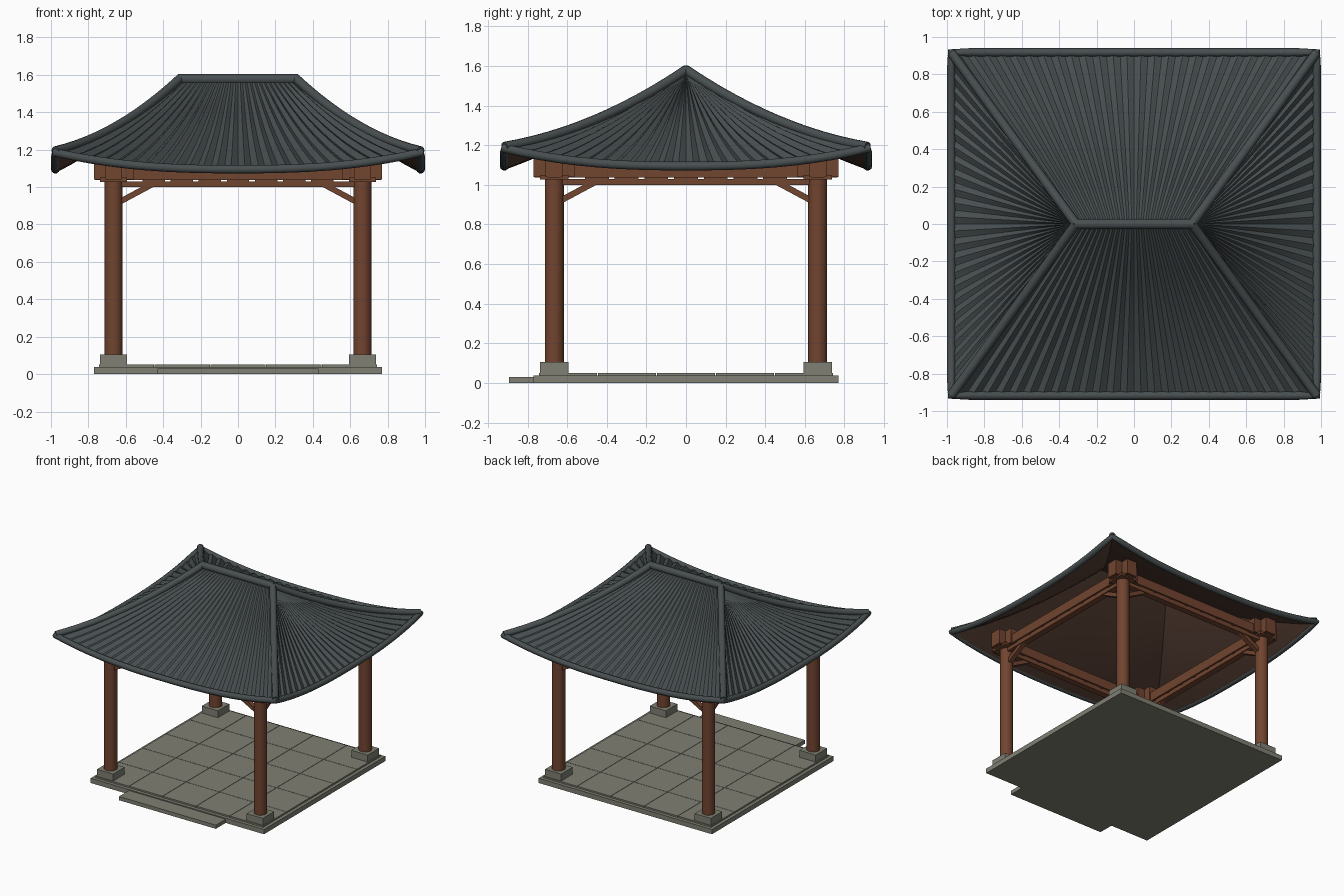
import bpy, bmesh, math
from mathutils import Vector

if "Cube" in bpy.data.objects:
    bpy.data.objects.remove(bpy.data.objects["Cube"])


def material(name, rgb):
    m = bpy.data.materials.new(name)
    m.diffuse_color = (*rgb, 1)
    m.use_nodes = True
    m.node_tree.nodes["Principled BSDF"].inputs["Base Color"].default_value = m.diffuse_color
    return m


SLATE = material("slate_tile", (0.066, 0.079, 0.082))
WOOD = material("red_brown_wood", (0.165, 0.058, 0.029))
SOFFIT = material("dark_soffit", (0.10, 0.052, 0.036))
STONE = material("grey_stone", (0.215, 0.215, 0.175))

RIDGE, EX, EY = 0.31, 0.977, 0.917      # ridge half length, eave half sizes
TOP, DROP, SAG = 1.572, 0.387, 0.09     # ridge height, hip fall, eave sag
COL = 0.665                             # column offset from the centre


def smooth(o, angle=35):
    bpy.ops.object.select_all(action='DESELECT')
    o.select_set(True)
    bpy.context.view_layer.objects.active = o
    bpy.ops.object.shade_smooth_by_angle(angle=math.radians(angle))


def finish(name, bm, mat):
    me = bpy.data.meshes.new(name)
    bm.to_mesh(me)
    bm.free()
    me.materials.append(mat)
    o = bpy.data.objects.new(name, me)
    bpy.context.collection.objects.link(o)
    return o


def boxes(name, mat, specs, bevel=0):
    """One object from boxes given as (x0, x1, y0, y1, z0, z1)."""
    bm = bmesh.new()
    for x0, x1, y0, y1, z0, z1 in specs:
        vs = bmesh.ops.create_cube(bm, size=1)['verts']
        for v in vs:
            v.co = ((x0 + x1) / 2 + v.co.x * (x1 - x0),
                    (y0 + y1) / 2 + v.co.y * (y1 - y0),
                    (z0 + z1) / 2 + v.co.z * (z1 - z0))
    return finish(name, bm, mat)


def tube(name, pts, radius, cyclic=False):
    cu = bpy.data.curves.new(name, 'CURVE')
    cu.dimensions = '3D'
    cu.bevel_depth = radius
    cu.bevel_resolution = 3
    cu.use_fill_caps = True
    sp = cu.splines.new('POLY')
    sp.points.add(len(pts) - 1)
    for p, c in zip(sp.points, pts):
        p.co = (*c, 1)
    sp.use_cyclic_u = cyclic
    o = bpy.data.objects.new(name, cu)
    bpy.context.collection.objects.link(o)
    cu.materials.append(SLATE)
    bpy.ops.object.select_all(action='DESELECT')
    o.select_set(True)
    bpy.context.view_layer.objects.active = o
    bpy.ops.object.convert(target='MESH')
    smooth(bpy.context.object, 40)


def roof_point(side, u, v):
    """side 0-3 = front, right, back, left; u along the eave, v from ridge to eave."""
    z = TOP - DROP * (1.6 * v - 0.6 * v * v) - SAG * v * v * (1 - abs(u) ** 2.5)
    s = -1 if side in (0, 3) else 1
    if side % 2 == 0:
        return Vector((-s * u * (RIDGE + (EX - RIDGE) * v), s * EY * v, z))
    return Vector((s * (RIDGE + (EX - RIDGE) * v), s * u * EY * v, z))


def slope(name, side, cols, rows, mat, ribs=0, offset=0, flip=False):
    bm = bmesh.new()
    grid = []
    for j in range(rows + 1):
        v = j / rows
        row = []
        for i in range(cols + 1):
            u = 2 * i / cols - 1
            p = roof_point(side, u, v)
            p.z += offset
            if ribs:
                p.z -= 0.008 * min(1, v * 6) * math.cos(math.pi * ribs * (u + 1))
            row.append(bm.verts.new(p))
        grid.append(row)
    for j in range(rows):
        for i in range(cols):
            q = [grid[j][i], grid[j + 1][i], grid[j + 1][i + 1], grid[j][i + 1]]
            bm.faces.new(q[::-1] if flip else q)
    bmesh.ops.remove_doubles(bm, verts=bm.verts, dist=0.0002)
    smooth(finish(name, bm, mat), 30)


# Ribbed tile slopes and the plain boarding beneath them
for k, label in enumerate(("front", "right", "back", "left")):
    n = 24 if k % 2 else 26
    slope("roof_tiles_" + label, k, n * 6, 8, SLATE, ribs=n)
    slope("roof_soffit_" + label, k, 16, 8, SOFFIT, offset=-0.02, flip=True)

# Rolls along the eaves, hips and ridge
eave = [roof_point(k, i / 10 - 1, 1) for k in range(4) for i in range(20)]
tube("eave_roll", eave, 0.023, cyclic=True)
for k in range(4):
    tube("hip_roll", [roof_point(k, 1, j / 12) + Vector((0, 0, 0.008)) for j in range(13)], 0.025)
tube("ridge_roll", [(-0.32, 0, 1.577), (0.32, 0, 1.577)], 0.028)

# Stone base, paving and entrance step
boxes("platform", STONE, [(-0.77, 0.77, -0.77, 0.77, 0, 0.038)])
P, G = 0.298, 0.003
boxes("paving_tiles", STONE,
      [(-0.745 + i * P + G / 2, -0.745 + (i + 1) * P - G / 2,
        -0.745 + j * P + G / 2, -0.745 + (j + 1) * P - G / 2, 0.036, 0.05)
       for i in range(5) for j in range(5)])
boxes("entrance_step", STONE, [(-0.43, 0.43, -0.895, -0.765, 0, 0.03)])

# Columns with pedestals, caps and crossed bracket arms
corners = [(a, b) for a in (-1, 1) for b in (-1, 1)]


def around(cx, cy, hx, hy, z0, z1):
    return (cx - hx, cx + hx, cy - hy, cy + hy, z0, z1)


for a, b in corners:
    x, y = a * COL, b * COL
    boxes("pedestal", STONE, [around(x, y, 0.072, 0.072, 0.045, 0.106)])
    bm = bmesh.new()
    bmesh.ops.create_cone(bm, cap_ends=True, segments=24, radius1=0.048, radius2=0.048, depth=0.95)
    bmesh.ops.translate(bm, verts=bm.verts, vec=(x, y, 0.575))
    smooth(finish("column", bm, WOOD))
    boxes("column_cap", WOOD, [around(x, y, 0.072, 0.072, 1.028, 1.05)])
    boxes("bracket_arms", WOOD, [around(x, y, 0.105, 0.045, 1.04, 1.16),
                                 around(x, y, 0.045, 0.105, 1.04, 1.16)])

# Tie beams, top plates and the spacers between them
lower, upper, spacers = [], [], []
for s in (-1, 1):
    c = s * COL
    lower += [around(0, c, COL, 0.025, 1.0, 1.03), around(c, 0, 0.025, COL, 1.0, 1.03)]
    upper += [around(0, c, 0.765, 0.035, 1.037, 1.11), around(c, 0, 0.035, 0.765, 1.037, 1.11)]
    for t in range(-3, 4):
        spacers += [around(t * 0.15, c, 0.06, 0.022, 1.028, 1.04),
                    around(c, t * 0.15, 0.022, 0.06, 1.028, 1.04)]
boxes("tie_beams", WOOD, lower)
boxes("top_plates", WOOD, upper)
boxes("beam_spacers", WOOD, spacers)

# Slanted braces from each column to its two tie beams
profile = [(0.63, 0.905), (0.63, 0.94), (0.49, 1.015), (0.425, 1.015)]
for a, b in corners:
    for along_x in (True, False):
        bm = bmesh.new()
        rings = []
        for w in (-0.018, 0.018):
            rings.append([bm.verts.new((a * d, b * COL + w, z) if along_x
                                       else (a * COL + w, b * d, z)) for d, z in profile])
        bm.faces.new(rings[0])
        bm.faces.new(rings[1][::-1])
        for i in range(4):
            j = (i + 1) % 4
            bm.faces.new((rings[0][j], rings[0][i], rings[1][i], rings[1][j]))
        bmesh.ops.recalc_face_normals(bm, faces=bm.faces)
        finish("corner_brace", bm, WOOD)
